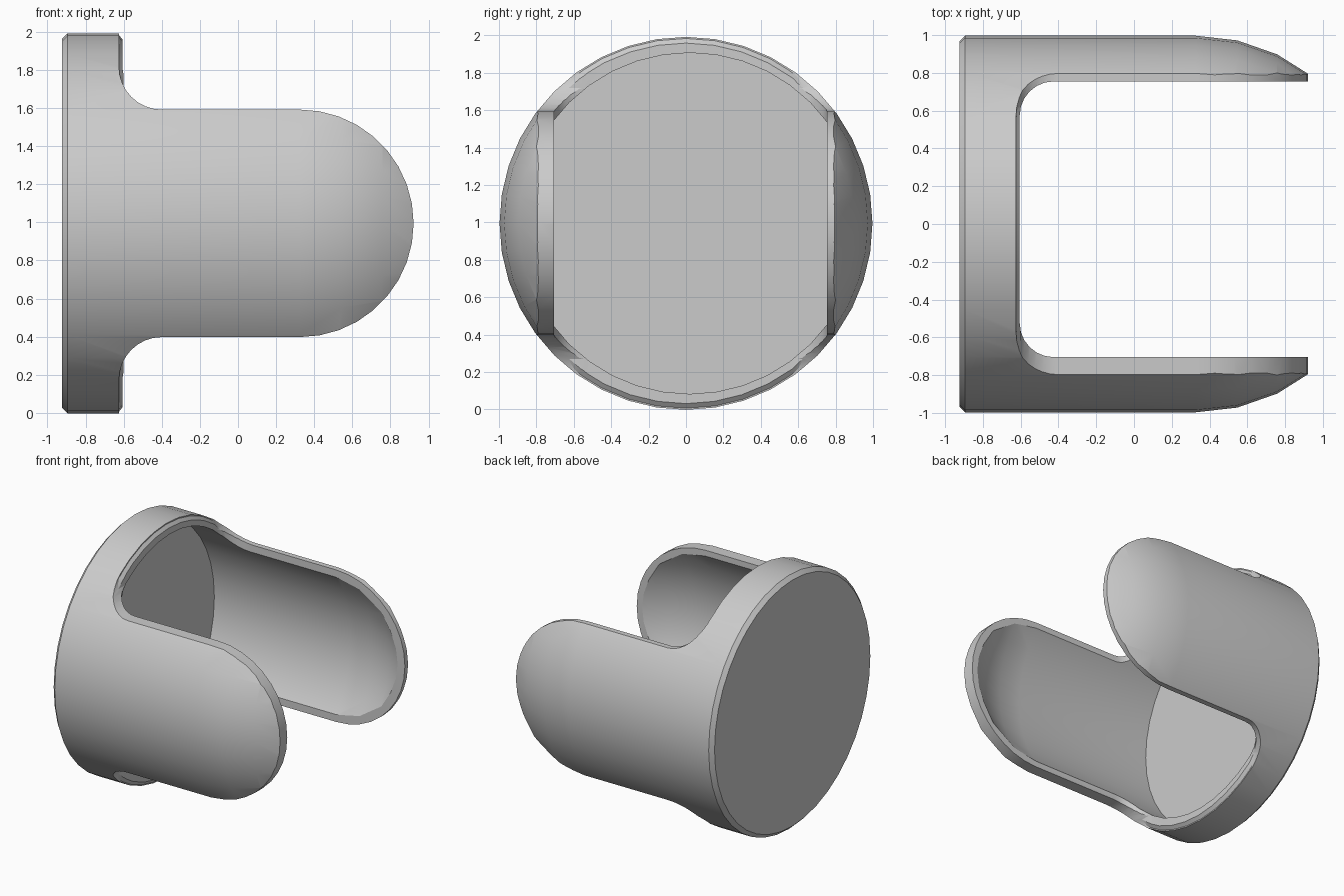
import bpy, bmesh
from math import sin, cos, pi, radians
from mathutils import Vector

cube = bpy.data.objects.get("Cube")
if cube:
    bpy.data.objects.remove(cube, do_unlink=True)

R = 0.997          # outer radius
RI = 0.912         # cavity radius
SIDES = 40
ZC = 0.995         # height of the axis
DOME = 0.325       # centre of the rounded end
BACK = -0.925

grey = bpy.data.materials.new("plain grey")
grey.use_nodes = True
color = (0.6, 0.6, 0.6, 1)
grey.diffuse_color = color
grey.node_tree.nodes["Principled BSDF"].inputs["Base Color"].default_value = color


def arc(cx, cy, r, a0, a1, n):
    angles = [radians(a0 + (a1 - a0) * i / n) for i in range(n + 1)]
    return [(cx + r * cos(a), cy + r * sin(a)) for a in angles]


def finish(bm, name):
    bmesh.ops.remove_doubles(bm, verts=bm.verts, dist=0.0005)
    bmesh.ops.recalc_face_normals(bm, faces=bm.faces)
    mesh = bpy.data.meshes.new(name)
    bm.to_mesh(mesh)
    bm.free()
    mesh.materials.append(grey)
    obj = bpy.data.objects.new(name, mesh)
    bpy.context.collection.objects.link(obj)
    return obj


def revolve(name, profile, y=0.0):
    """Spin (x, radius) points around the x axis."""
    bm = bmesh.new()
    verts = [bm.verts.new((x, r, 0)) for x, r in profile]
    edges = [bm.edges.new(pair) for pair in zip(verts, verts[1:])]
    bmesh.ops.spin(bm, geom=verts + edges, cent=(0, 0, 0), axis=(1, 0, 0),
                   angle=2 * pi, steps=SIDES)
    bmesh.ops.translate(bm, verts=bm.verts, vec=(0, y, ZC))
    return finish(bm, name)


def prism(name, points, axis):
    """Extrude an outline through the body along y or z."""
    bm = bmesh.new()
    place = (lambda a, b: (a, -2, b)) if axis == "y" else (lambda a, b: (a, b, -1))
    face = bm.faces.new([bm.verts.new(place(a, b)) for a, b in points])
    new = bmesh.ops.extrude_face_region(bm, geom=[face])["geom"]
    shift = Vector((0, 4, 0) if axis == "y" else (0, 0, 4))
    bmesh.ops.translate(bm, vec=shift,
                        verts=[v for v in new if isinstance(v, bmesh.types.BMVert)])
    return finish(bm, name)


def combine(obj, tool, operation):
    mod = obj.modifiers.new("cut", "BOOLEAN")
    mod.operation, mod.solver, mod.object = operation, "EXACT", tool
    bpy.context.view_layer.objects.active = obj
    bpy.ops.object.modifier_apply(modifier=mod.name)
    bpy.data.objects.remove(tool, do_unlink=True)


# Domed cylinder with a small bevel on the closed back
dome = arc(DOME, 0, R, 90, 0, 7)
dome[-1] = (DOME + R, 0)
cup = revolve("holder_cup", [(BACK, 0), (BACK, R - 0.03), (BACK + 0.03, R)] + dome)

# Side outline: tall back ring, fillets, two round-ended arms
half = 0.597
upper = [(BACK - 0.1, 1.1), (-0.625, 1.1)]
upper += arc(-0.4, half + 0.225, 0.225, 180, 270, 8)
upper += arc(DOME, 0, half, 90, 0, 9)
outline = upper + [(x, -z) for x, z in reversed(upper[:-1])]
combine(cup, prism("side_outline", [(x, z + ZC) for x, z in outline], "y"), "INTERSECT")

# Bevelled lip around the mouth of the back ring
lip = [(-0.75, 0), (-0.75, R - 0.006), (-0.627, R - 0.006), (-0.602, 0.96), (-0.602, 0)]
combine(cup, revolve("lip", lip), "UNION")

# Hollow inside with a rounded end
hollow = arc(DOME, 0, RI, 90, 0, 7)
hollow[-1] = (DOME + RI, 0)
combine(cup, revolve("hollow", [(-0.858, 0), (-0.858, RI)] + hollow, 0.02), "DIFFERENCE")

# Slot between the arms with rounded inner corners
f = 0.18
slot = [(1.6, 0.755)] + arc(-0.605 + f, 0.755 - f, f, 90, 180, 6)
slot += arc(-0.605 + f, -0.705 + f, f, 180, 270, 6) + [(1.6, -0.705)]
combine(cup, prism("slot", slot, "z"), "DIFFERENCE")

# Smooth curved walls, crisp rims
bpy.ops.object.select_all(action="DESELECT")
cup.select_set(True)
bpy.context.view_layer.objects.active = cup
bpy.ops.object.shade_smooth_by_angle(angle=radians(28))
